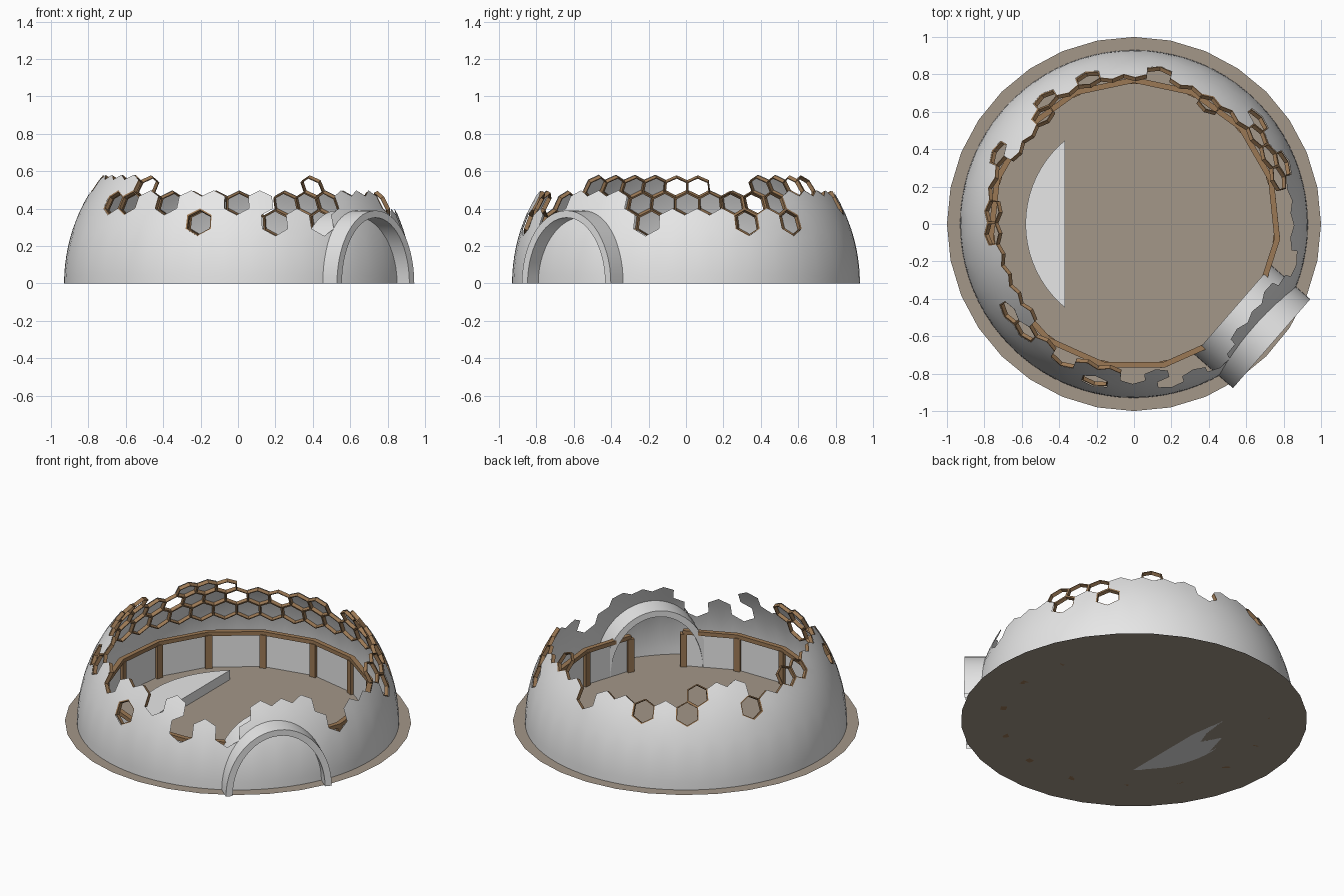
import bpy, bmesh, math
from mathutils import Vector, Matrix

if "Cube" in bpy.data.objects:
    bpy.data.objects.remove(bpy.data.objects["Cube"])


def material(name, rgb):
    m = bpy.data.materials.new(name)
    m.use_nodes = True
    m.diffuse_color = (*rgb, 1)
    m.node_tree.nodes["Principled BSDF"].inputs["Base Color"].default_value = (*rgb, 1)
    return m


WHITE = material("pale plaster", (0.8, 0.8, 0.8))
EARTH = material("earth floor", (0.37, 0.31, 0.25))
WOOD = material("brown timber", (0.33, 0.19, 0.09))


def finish(name, bm, mat, smooth=None):
    bmesh.ops.remove_doubles(bm, verts=bm.verts, dist=0.0005)
    bmesh.ops.recalc_face_normals(bm, faces=bm.faces)
    me = bpy.data.meshes.new(name)
    bm.to_mesh(me)
    bm.free()
    me.materials.append(mat)
    ob = bpy.data.objects.new(name, me)
    bpy.context.collection.objects.link(ob)
    if smooth:
        bpy.ops.object.select_all(action='DESELECT')
        ob.select_set(True)
        bpy.context.view_layer.objects.active = ob
        bpy.ops.object.shade_smooth_by_angle(angle=math.radians(smooth))
    return ob


def polar(r, deg, z=0.0):
    a = math.radians(deg)
    return Vector((r * math.cos(a), r * math.sin(a), z))


def add_box(bm, centre, size, deg):
    m = Matrix.Translation(centre) @ Matrix.Rotation(math.radians(deg), 4, 'Z') @ Matrix.Diagonal((*size, 1))
    bmesh.ops.create_cube(bm, size=1, matrix=m)


def face(bm, points):
    return bm.faces.new([bm.verts.new(p) for p in points])


# Floor disc
bm = bmesh.new()
bmesh.ops.create_circle(bm, cap_ends=True, segments=32, radius=1)
finish("floor", bm, EARTH)

# Honeycomb layout wrapped around the dome: column, row -> angle and height
R, N, PHASE = 0.93, 40, 4
STEP = 360 / N
HEX = math.radians(STEP) / math.sqrt(3)
V0 = 0.371


def on_dome(deg, v, r=R):
    return polar(r / math.cosh(v), deg, r * math.tanh(v))


def cell_centre(col, row):
    return (PHASE + (col + 0.5 * (row % 2)) * STEP) % 360, V0 + row * 1.5 * HEX


def hexagon(deg, v, r=R):
    return [on_dome(deg + math.degrees(HEX * math.cos(a)), v + HEX * math.sin(a), r)
            for a in (math.radians(30 + 60 * k) for k in range(6))]


# Height of the broken rim at various angles
RIM = [(0, .42), (20, .47), (40, .45), (55, .55), (66, .52), (80, .43), (90, .52),
       (112, .44), (128, .54), (145, .58), (163, .5), (172, .56), (183, .53), (193, .64),
       (205, .53), (221, .61), (240, .42), (259, .55), (270, .4), (281, .51),
       (292, .41), (301, .3), (313, .56), (330, .48), (347, .45), (360, .42)]
HOLES = {(28, 0), (31, 0), (33, 0), (38, 0), (2, 0), (4, 0), (13, 1), (16, 1), (23, 1), (24, 1)}


def rim(deg):
    for (a, za), (b, zb) in zip(RIM, RIM[1:]):
        if a <= deg <= b:
            return za + (zb - za) * (deg - a) / (b - a)


cells = [(c, r) for r in range(5) for c in range(N)]

# Dome shell: smooth lower bands, then hexagonal tiles up to the ragged rim
bm = bmesh.new()
zigzag = [(PHASE + k * STEP / 2, V0 - (HEX if k % 2 == 0 else HEX / 2)) for k in range(2 * N + 1)]
BANDS = 6
for (a, va), (b, vb) in zip(zigzag, zigzag[1:]):
    for i in range(BANDS):
        lo, hi = i / BANDS, (i + 1) / BANDS
        face(bm, [on_dome(a, va * lo), on_dome(b, vb * lo), on_dome(b, vb * hi), on_dome(a, va * hi)])
for c, r in cells:
    deg, v = cell_centre(c, r)
    if (c, r) in HOLES or R * math.tanh(v) > rim(deg) - 0.03:
        continue
    corners = hexagon(deg, v)
    for p, q in zip(corners, corners[1:] + corners[:1]):
        face(bm, [on_dome(deg, v), p, q])
finish("dome_shell", bm, WHITE, 60)

# Timber honeycomb lining the inside of the shell
bm = bmesh.new()
for c, r in cells:
    deg, v = cell_centre(c, r)
    if 14 < deg < 263 and R * math.tanh(v) < rim(deg) - 0.01:
        face(bm, hexagon(deg, v, R - 0.015))
bmesh.ops.remove_doubles(bm, verts=bm.verts, dist=0.001)
bmesh.ops.recalc_face_normals(bm, faces=bm.faces)
inner = list(bm.faces)
bmesh.ops.inset_individual(bm, faces=inner, thickness=0.007)
bmesh.ops.delete(bm, geom=inner, context='FACES')
lattice = finish("honeycomb_frame", bm, WOOD)
solid = lattice.modifiers.new("thickness", 'SOLIDIFY')
solid.thickness = 0.022
solid.offset = 0

# Inner wall: fifteen-sided, with one bay open at the entrance
SIDES, WALL_R, WALL_TOP = 15, 0.77, 0.23
BAY = 360 / SIDES
angles = [-30 + k * BAY for k in range(SIDES)]
panels, beams, posts = bmesh.new(), bmesh.new(), bmesh.new()
for a in angles:
    add_box(posts, polar(WALL_R - 0.005, a, 0.105), (0.035, 0.04, 0.21), a)
for a, b in zip(angles, angles[1:]):
    p, q = polar(WALL_R, a), polar(WALL_R, b)
    up = Vector((0, 0, 0.21))
    face(panels, [p, q, q + up, p + up])
    mid = (p + q) / 2
    add_box(beams, (mid.x, mid.y, WALL_TOP - 0.0125), (0.03, (q - p).length + 0.006, 0.025), (a + b) / 2)
finish("wall_panels", panels, WHITE)
finish("wall_top_beams", beams, WOOD)
finish("wall_posts", posts, WOOD)

# Entrance tunnel: elliptical arch with a thick rim
bm = bmesh.new()
DOOR, NEAR, FAR, SEG = -41, 0.70, 0.975, 28
turn = Matrix.Rotation(math.radians(DOOR), 3, 'Z')


def arch_section(t):
    c, s = math.cos(t), math.sin(t)
    return [turn @ Vector((d, w * c, h * s)) for d, w, h in
            ((NEAR, .315, .39), (FAR, .315, .39), (FAR, .275, .352), (NEAR, .275, .352))]


sections = [arch_section(math.pi * k / SEG) for k in range(SEG + 1)]
for s, t in zip(sections, sections[1:]):
    for i in range(4):
        j = (i + 1) % 4
        face(bm, [s[i], s[j], t[j], t[i]])
finish("entrance_arch", bm, WHITE, 30)

# Low stage: a slice of a circle raised from the floor
bm = bmesh.new()
half = math.degrees(math.acos(0.37 / 0.58))
outline = [polar(0.58, 180 - half + 2 * half * k / 20) for k in range(21)]
base = face(bm, outline)
top = bmesh.ops.extrude_face_region(bm, geom=[base], use_keep_orig=True)
bmesh.ops.translate(bm, vec=(0, 0, 0.06),
                    verts=[g for g in top["geom"] if isinstance(g, bmesh.types.BMVert)])
finish("stage", bm, WHITE, 30)
